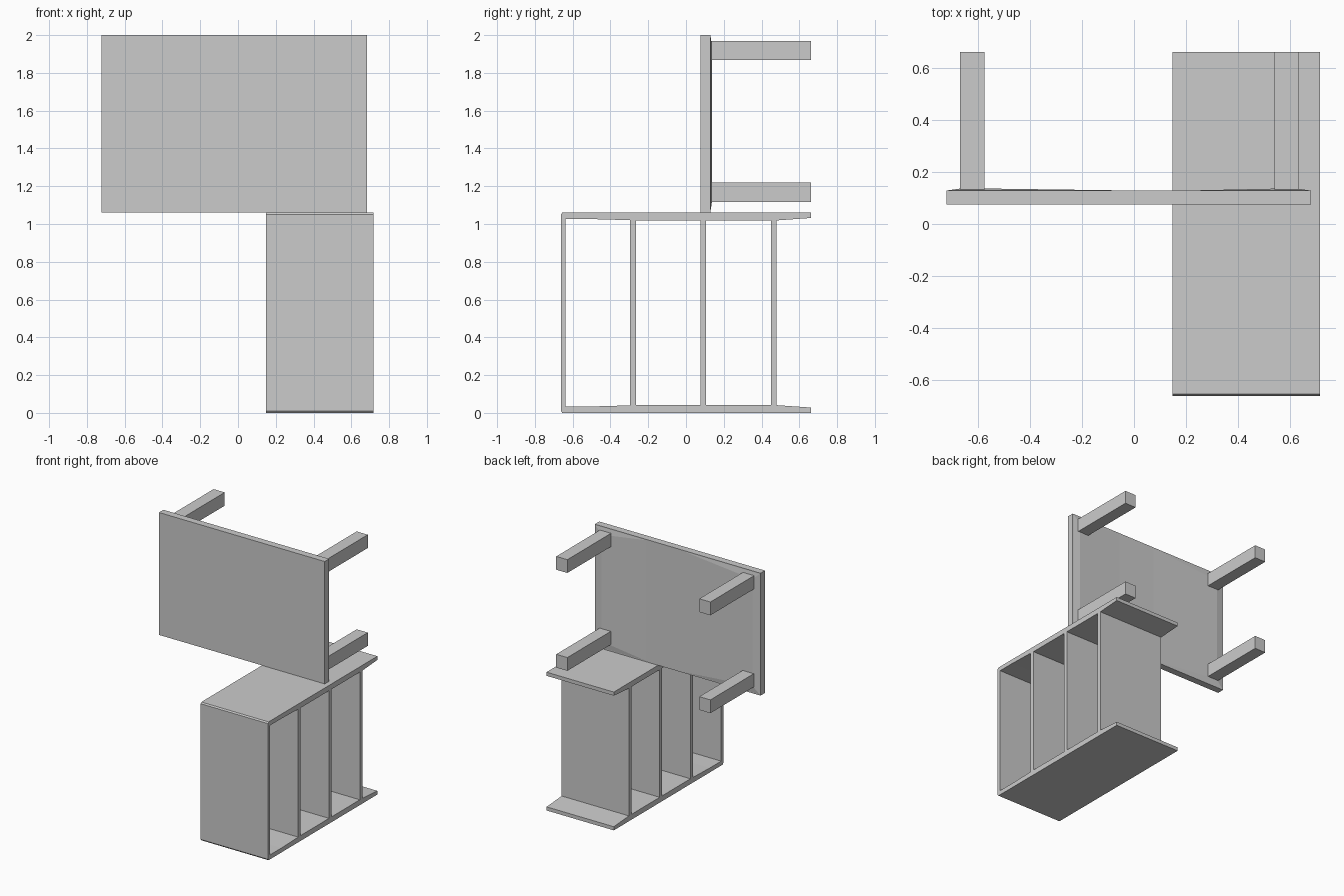
import bpy
import bmesh

# Remove the default cube
cube = bpy.data.objects.get("Cube")
if cube:
    bpy.data.objects.remove(cube, do_unlink=True)

# One plain grey for everything
grey = bpy.data.materials.new("plain grey")
grey.use_nodes = True
colour = (0.6, 0.6, 0.6, 1)
grey.diffuse_color = colour
grey.node_tree.nodes["Principled BSDF"].inputs["Base Color"].default_value = colour


def finish(name, bm):
    bmesh.ops.recalc_face_normals(bm, faces=bm.faces)
    mesh = bpy.data.meshes.new(name)
    bm.to_mesh(mesh)
    bm.free()
    mesh.materials.append(grey)
    obj = bpy.data.objects.new(name, mesh)
    bpy.context.collection.objects.link(obj)
    return obj


def box(name, xs, ys, zs):
    bm = bmesh.new()
    bmesh.ops.create_cube(bm, size=1)
    for v in bm.verts:
        v.co = [r[0] if c < 0 else r[1] for c, r in zip(v.co, (xs, ys, zs))]
    return finish(name, bm)


def side_profile(name, points, xs):
    """Extrude an outline of (y, z) points across x."""
    bm = bmesh.new()
    face = bm.faces.new([bm.verts.new((xs[0], y, z)) for y, z in points])
    result = bmesh.ops.extrude_face_region(bm, geom=[face])
    moved = [v for v in result["geom"] if isinstance(v, bmesh.types.BMVert)]
    bmesh.ops.translate(bm, verts=moved, vec=(xs[1] - xs[0], 0, 0))
    return finish(name, bm)


def hull(name, points):
    bm = bmesh.new()
    for p in points:
        bm.verts.new(p)
    bmesh.ops.convex_hull(bm, input=bm.verts)
    return finish(name, bm)


# Shelf unit: top and bottom boards thin out toward the ends
unit_x = (0.148, 0.718)
height = 1.06
board = [(-0.655, 0), (0.663, 0), (0.663, 0.028), (0.48, 0.041),
         (-0.25, 0.041), (-0.5, 0.034), (-0.663, 0.034), (-0.663, 0.01)]
side_profile("unit_bottom", board, unit_x)
side_profile("unit_top", [(y, height - z) for y, z in board], unit_x)

# Upright panels, open on both sides
side_profile("unit_front_panel", [(-0.663, 0.01), (-0.637, 0.03),
             (-0.637, height - 0.03), (-0.663, height - 0.01)], unit_x)
for i, y in enumerate((-0.281, 0.092, 0.465)):
    box(f"unit_divider_{i + 1}", unit_x, (y - 0.015, y + 0.015), (0.03, height - 0.03))

# Table standing on its edge, its top facing the front
left, right = -0.723, 0.682
low, high = 1.062, 2.0
box("table_top", (left, right), (0.076, 0.13), (low, high))

# Very shallow swellings on the table's underside
for name, edge, ridge, mid in (("right", left, -0.66, 0.0), ("left", right, 0.62, 0.2)):
    hull(f"table_underside_{name}",
         [(x, 0.129, z) for x in (edge, mid) for z in (low, high)]
         + [(ridge, 0.138, z) for z in (low + 0.06, high - 0.06)])

# Table legs pointing backward
for side, x in (("right", -0.624), ("left", 0.589)):
    for level, z in (("lower", 1.168), ("upper", 1.918)):
        box(f"table_leg_{side}_{level}", (x - 0.047, x + 0.047),
            (0.125, 0.663), (z - 0.051, z + 0.051))
